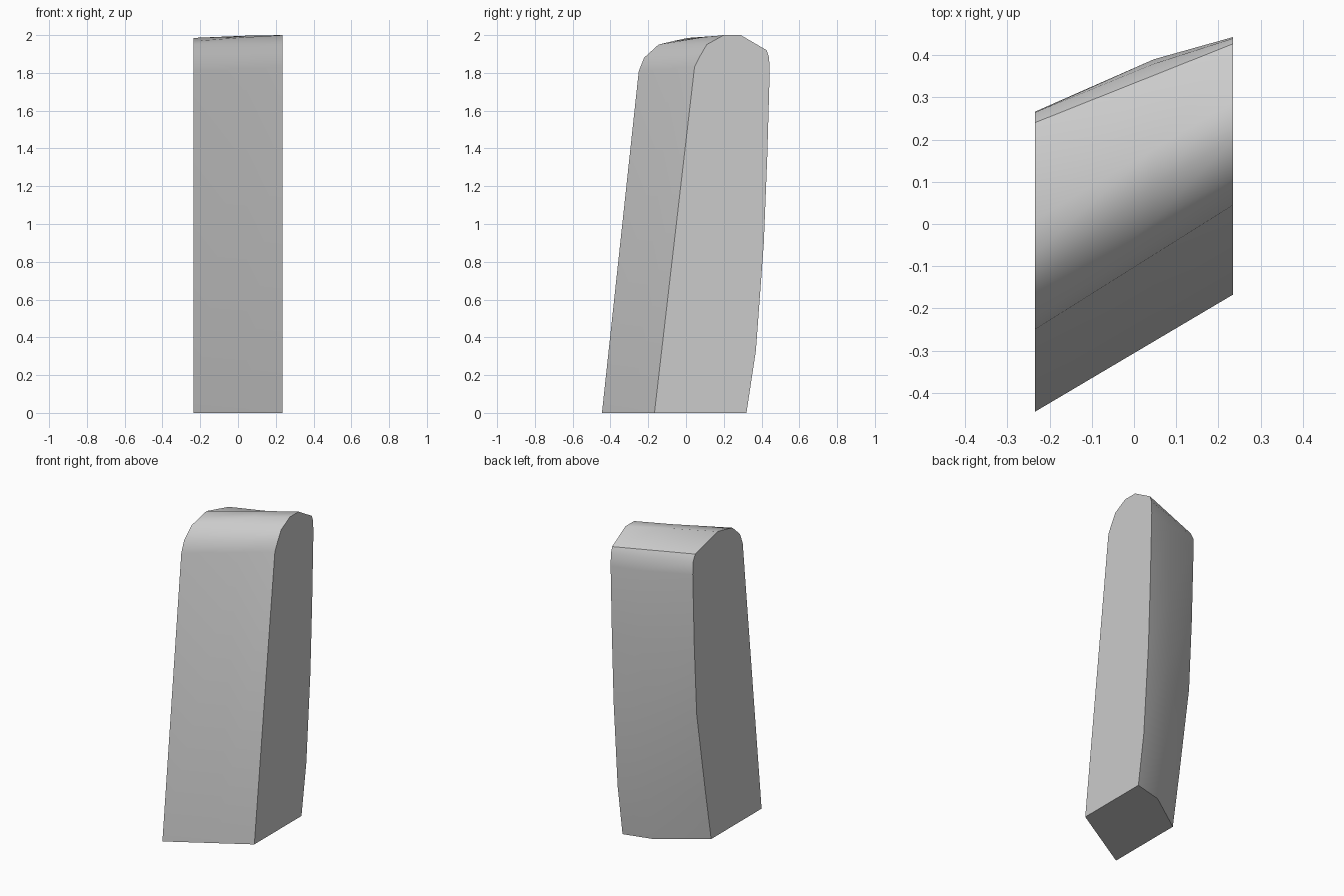
import bpy, bmesh, math

cube = bpy.data.objects.get("Cube")
if cube:
    bpy.data.objects.remove(cube, do_unlink=True)

HALF = 0.235

# Closed (y, z) outlines of the block, with matching points:
# front foot, rounded front top, ridge, rear crease, then down the back
right_side = [(-0.445, 0), (-0.25, 1.81), (-0.222, 1.88), (-0.145, 1.95),
              (-0.07, 1.968), (0.01, 1.985), (0.24, 1.925), (0.264, 1.88),
              (0.266, 1.8), (0.25, 1.32), (0.225, 0.87), (0.135, 0.33), (0.076, 0)]
left_side = [(-0.167, 0), (0.045, 1.83), (0.075, 1.89), (0.11, 1.95),
             (0.2, 2.0), (0.29, 2.0), (0.427, 1.92), (0.44, 1.88),
             (0.443, 1.8), (0.43, 1.35), (0.412, 0.9), (0.37, 0.33), (0.32, 0)]

# The middle outline is a blend, pushed outward along the curved back
MID = 0.6
bulge = [0, 0, 0, 0, 0.002, 0.003, 0, 0.01, 0.018, 0.025, 0.033, 0.044, 0.05]
middle = [(a[0] + (b[0] - a[0]) * MID + (k if i > 6 else 0),
           a[1] + (b[1] - a[1]) * MID + (k if i <= 6 else 0))
          for i, (a, b, k) in enumerate(zip(right_side, left_side, bulge))]

# Loft the three outlines and close both sides
bm = bmesh.new()
loops = [[bm.verts.new((x, y, z)) for y, z in outline]
         for x, outline in ((-HALF, right_side),
                            (-HALF + 2 * HALF * MID, middle),
                            (HALF, left_side))]
count = len(right_side)
for first, second in zip(loops, loops[1:]):
    for i in range(count):
        j = (i + 1) % count
        bm.faces.new((first[i], first[j], second[j], second[i]))
bm.faces.new(loops[0])
bm.faces.new(loops[-1])
bmesh.ops.recalc_face_normals(bm, faces=bm.faces)

mesh = bpy.data.meshes.new("leaning_block")
bm.to_mesh(mesh)
bm.free()
block = bpy.data.objects.new("leaning_block", mesh)
bpy.context.collection.objects.link(block)

# Plain grey finish
grey = bpy.data.materials.new("light_grey")
grey.use_nodes = True
color = (0.6, 0.6, 0.6, 1)
grey.diffuse_color = color
grey.node_tree.nodes["Principled BSDF"].inputs["Base Color"].default_value = color
mesh.materials.append(grey)

# Smooth rounded surfaces, sharp side edges
bpy.ops.object.select_all(action='DESELECT')
block.select_set(True)
bpy.context.view_layer.objects.active = block
bpy.ops.object.shade_smooth_by_angle(angle=math.radians(32))
